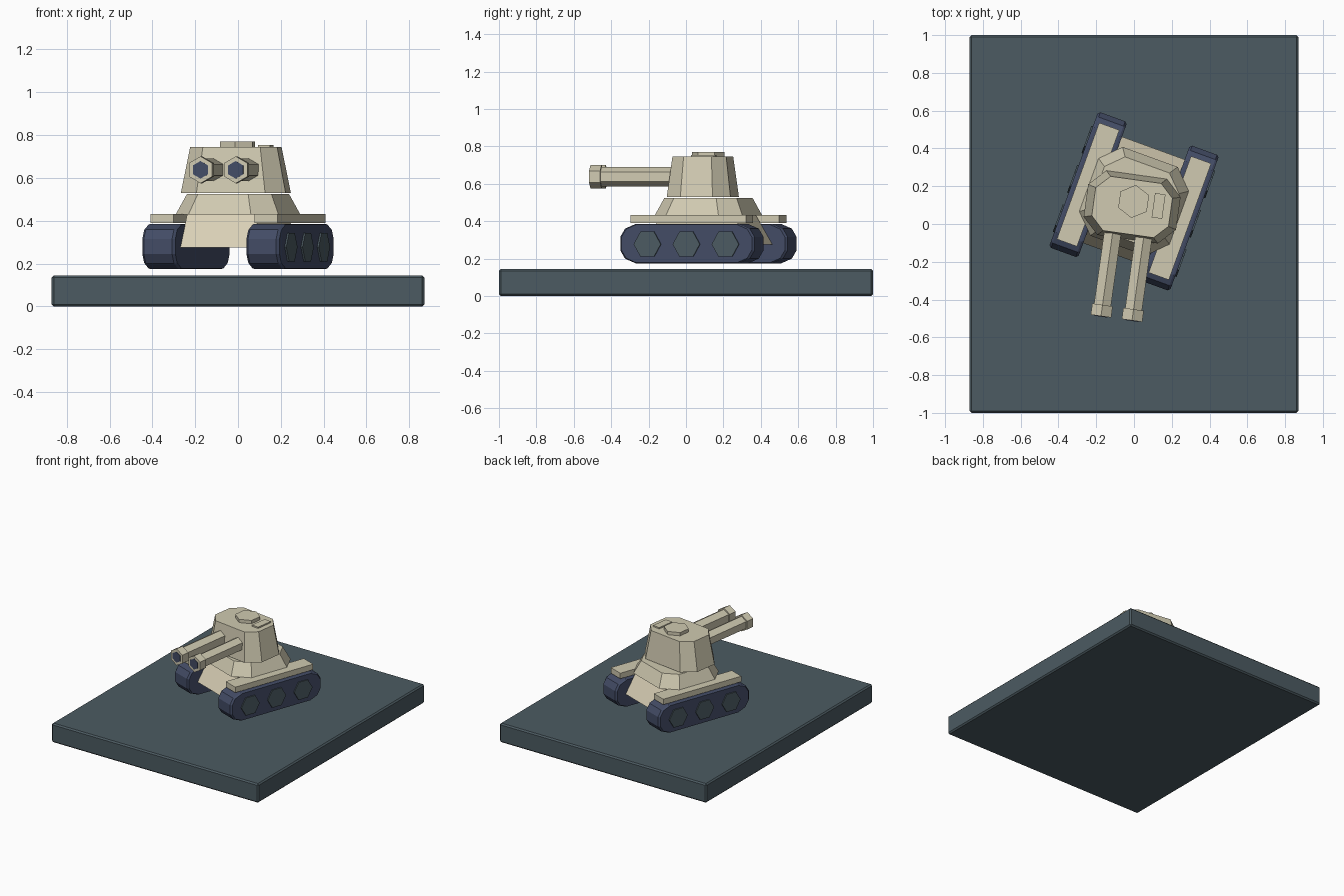
import bpy, bmesh, math
from mathutils import Matrix, Vector

if "Cube" in bpy.data.objects:
    bpy.data.objects.remove(bpy.data.objects["Cube"])


def material(name, rgb):
    m = bpy.data.materials.new(name)
    lin = [((c / 255 + 0.055) / 1.055) ** 2.4 for c in rgb]
    m.diffuse_color = (*lin, 1)
    m.use_nodes = True
    m.node_tree.nodes["Principled BSDF"].inputs["Base Color"].default_value = m.diffuse_color
    return m


SLATE = material("slate", (76, 91, 98))
CREAM = material("cream", (208, 202, 177))
WARM = material("warm_cream", (217, 208, 182))
NAVY = material("navy", (67, 76, 102))

# Vehicle frames: hull and turret point in slightly different directions
HULL = Matrix.Translation((0, 0.12, 0)) @ Matrix.Rotation(math.radians(-20), 4, 'Z')
TURRET = Matrix.Translation((-0.01, 0.09, 0)) @ Matrix.Rotation(math.radians(-8), 4, 'Z')


def loft(name, rings, mat, frame=Matrix.Identity(4), bevel=0):
    """Closed solid skinned through matching rings of points."""
    bm = bmesh.new()
    loops = [[bm.verts.new(Vector(p)) for p in ring] for ring in rings]
    n = len(loops[0])
    for a, b in zip(loops, loops[1:]):
        for i in range(n):
            j = (i + 1) % n
            bm.faces.new((a[i], a[j], b[j], b[i]))
    bm.faces.new(loops[0][::-1])
    bm.faces.new(loops[-1])
    bmesh.ops.recalc_face_normals(bm, faces=bm.faces)
    if bevel:
        bmesh.ops.bevel(bm, geom=bm.edges[:], offset=bevel, segments=1, affect='EDGES')
    me = bpy.data.meshes.new(name)
    bm.to_mesh(me)
    bm.free()
    me.materials.append(mat)
    ob = bpy.data.objects.new(name, me)
    ob.matrix_world = frame
    bpy.context.collection.objects.link(ob)
    return ob


def rect(cx, cy, hx, hy, z):
    return [(cx + sx * hx, cy + sy * hy, z) for sx, sy in ((-1, -1), (1, -1), (1, 1), (-1, 1))]


def octagon(hx, hy, c, z):
    return [(hx, -hy + c, z), (hx, hy - c, z), (hx - c, hy, z), (-hx + c, hy, z),
            (-hx, hy - c, z), (-hx, -hy + c, z), (-hx + c, -hy, z), (hx - c, -hy, z)]


def hexagon(r, start=0):
    return [(r * math.cos(start + k * math.pi / 3), r * math.sin(start + k * math.pi / 3))
            for k in range(6)]


def box(name, cx, cy, hx, hy, z0, z1, mat, frame=Matrix.Identity(4), bevel=0):
    return loft(name, [rect(cx, cy, hx, hy, z0), rect(cx, cy, hx, hy, z1)], mat, frame, bevel)


# Base plate
box("base_plate", 0, 0, 0.87, 1.0, 0, 0.145, SLATE, bevel=0.01)

# Hull with sloping front and rear plates
loft("hull", [rect(0, 0, 0.178, 0.30, 0.275), rect(0, 0, 0.178, 0.20, 0.44)], WARM, HULL)
loft("upper_hull", [octagon(0.255, 0.25, 0.10, 0.43), octagon(0.21, 0.205, 0.085, 0.525)],
     CREAM, HULL)

# Tracks, wheels and fenders on both sides
quarter = [(0.382, 0.036), (0.355, 0.08), (0.295, 0.105)]
outline = quarter + [(-y, z) for y, z in quarter[::-1]]
outline += [(-y, -z) for y, z in outline]
for side, label in ((-1, "left"), (1, "right")):
    x = side * 0.2587
    # chamfered track block
    rings = []
    for dx, s in ((-0.082, 0.97), (-0.07, 1), (0.07, 1), (0.082, 0.97)):
        rings.append([(x + dx, y * s, 0.28 + z * s) for y, z in outline])
    loft(f"{label}_track", rings, NAVY, HULL)
    for k in (-1, 0, 1):
        loft(f"{label}_wheel_{k + 2}",
             [[(x + side * d, k * 0.222 + a, 0.277 + b) for a, b in hexagon(0.077)]
              for d in (0.05, 0.09)], SLATE, HULL)
    box(f"{label}_fender", x, 0, 0.057, 0.328, 0.39, 0.432, CREAM, HULL)

# Turret
loft("turret", [octagon(0.247, 0.172, 0.085, 0.53), octagon(0.205, 0.145, 0.07, 0.745)],
     CREAM, TURRET)

# Hexagonal and rectangular hatches on the roof
loft("round_hatch", [[(0.004 + a, 0.03 + b, z) for a, b in hexagon(0.088, math.pi / 2)]
                     for z in (0.74, 0.77)], CREAM, TURRET)
box("side_hatch", 0.138, 0.025, 0.028, 0.065, 0.74, 0.755, CREAM, TURRET)

# Twin gun barrels with wider muzzles and dark bores
for side, label in ((-1, "left"), (1, "right")):
    def tube(name, r, y0, y1, mat):
        loft(name, [[(side * 0.083 + a, y, 0.638 + b) for a, b in hexagon(r, math.pi / 2)]
                    for y in (y0, y1)], mat, TURRET)
    tube(f"{label}_barrel", 0.052, -0.56, -0.05, CREAM)
    tube(f"{label}_muzzle", 0.063, -0.595, -0.535, CREAM)
    tube(f"{label}_bore", 0.041, -0.598, -0.59, NAVY)
